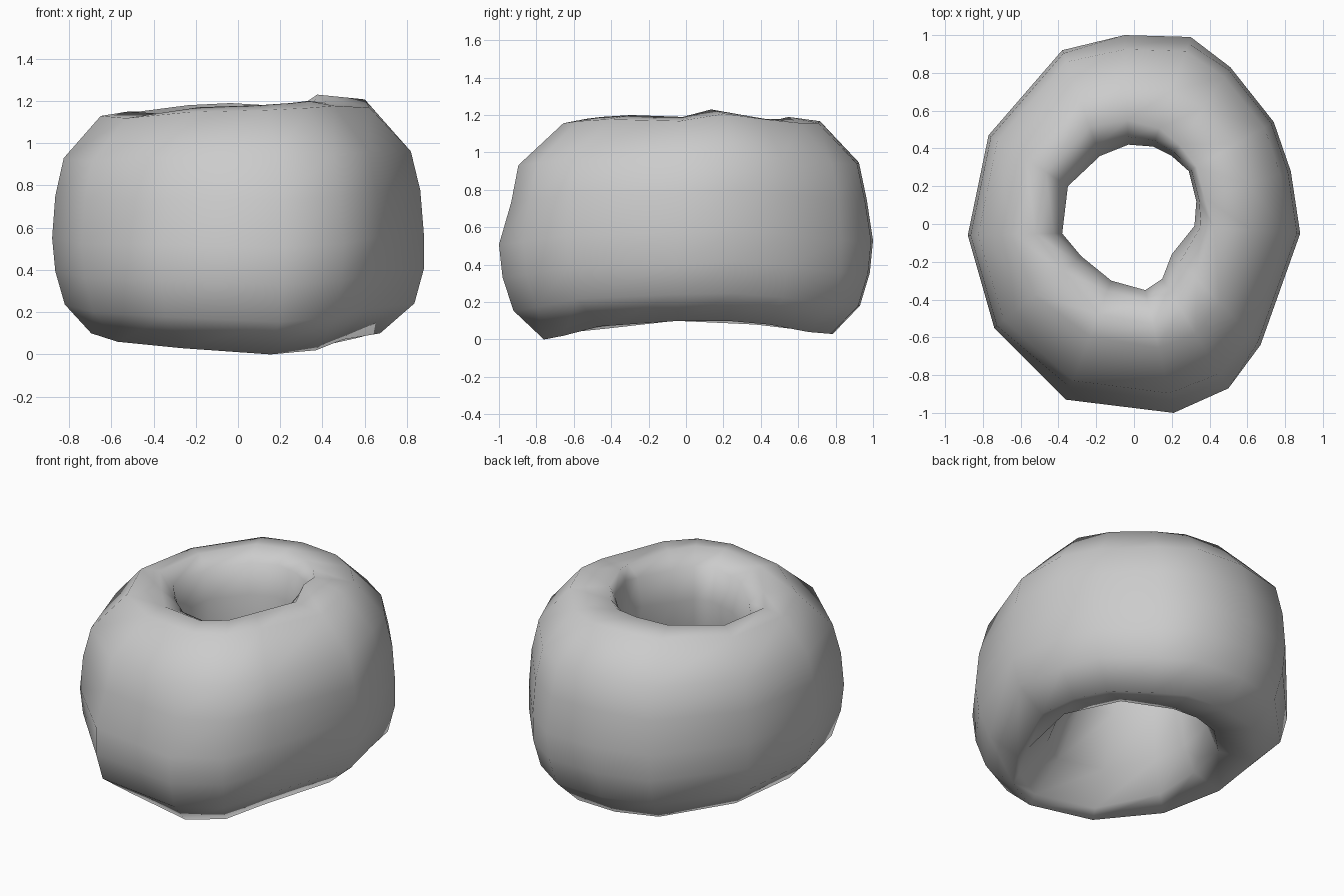
import bpy, bmesh

# Spokes around the ring: outer x, outer y, hole x, hole y, top z, bottom z
spokes = [
    (.88, -.05, .32, -.01, 1.19, .10),
    (.83, .28, .33, .12, 1.23, .10),
    (.74, .54, .29, .28, 1.20, .08),
    (.51, .83, .20, .36, 1.18, .04),
    (.30, .99, .10, .41, 1.18, .03),
    (-.05, 1.0, -.03, .42, 1.19, .03),
    (-.38, .92, -.18, .36, 1.18, .04),
    (-.77, .47, -.35, .20, 1.15, .08),
    (-.88, -.06, -.38, -.05, 1.15, .10),
    (-.74, -.55, -.28, -.17, 1.14, .06),
    (-.36, -.93, -.12, -.30, 1.17, .03),
    (.21, -1.0, .06, -.35, 1.18, .00),
    (.50, -.87, .15, -.29, 1.19, .02),
    (.67, -.64, .20, -.16, 1.20, .07),
]

# Cross-section: 0 = hole wall to 1 = outer wall, and 0 = bottom to 1 = top
section = [(1, .43), (.97, .62), (.89, .79), (.54, .98), (.28, 1), (.09, .94),
           (0, .78), (0, .45), (.06, .2), (.19, .05), (.63, 0), (.88, .13), (.97, .28)]

# Local variations: hole flares at the bottom front, crisp rim at the right,
# upper wall leans back at the front and rear, lower wall bulges in places
flare = {0: .4, 8: .15, 9: .6, 10: 1, 11: 1, 12: 1, 13: .9}
crisp = {0: .5, 1: 1, 2: 1, 3: .8, 4: .6, 5: .3, 9: .4}
lean = {4: .4, 5: .4, 10: 1, 11: 1, 12: .5}
bulge = {0: .8, 2: .8, 3: .6, 7: .8, 10: 1}
variations = [
    (flare, {7: .08, 8: .26, 9: .38}),
    (crisp, {4: -.19, 5: -.06}),
    (lean, {1: -.07, 2: -.05, 3: -.07}),
    (bulge, {11: .05, 12: .04}),
]


def section_point(i, j):
    t, h = section[j]
    for amount, shift in variations:
        t += amount.get(i, 0) * shift.get(j, 0)
    return min(t, 1), h


# Sweep the section round the hand-shaped ring
bm = bmesh.new()
loops = []
n, m = len(spokes), len(section)
for i, (ox, oy, hx, hy, top, bottom) in enumerate(spokes):
    loop = []
    for j in range(m):
        t, h = section_point(i, j)
        loop.append(bm.verts.new((hx + (ox - hx) * t, hy + (oy - hy) * t,
                                  bottom + (top - bottom) * h)))
    loops.append(loop)
for i in range(n):
    a, b = loops[i], loops[(i + 1) % n]
    for j in range(m):
        k = (j + 1) % m
        bm.faces.new((a[j], b[j], b[k], a[k])).smooth = True
bmesh.ops.recalc_face_normals(bm, faces=bm.faces)

mesh = bpy.data.meshes.new("ring_body")
bm.to_mesh(mesh)
bm.free()
bpy.context.collection.objects.link(bpy.data.objects.new("ring_body", mesh))
